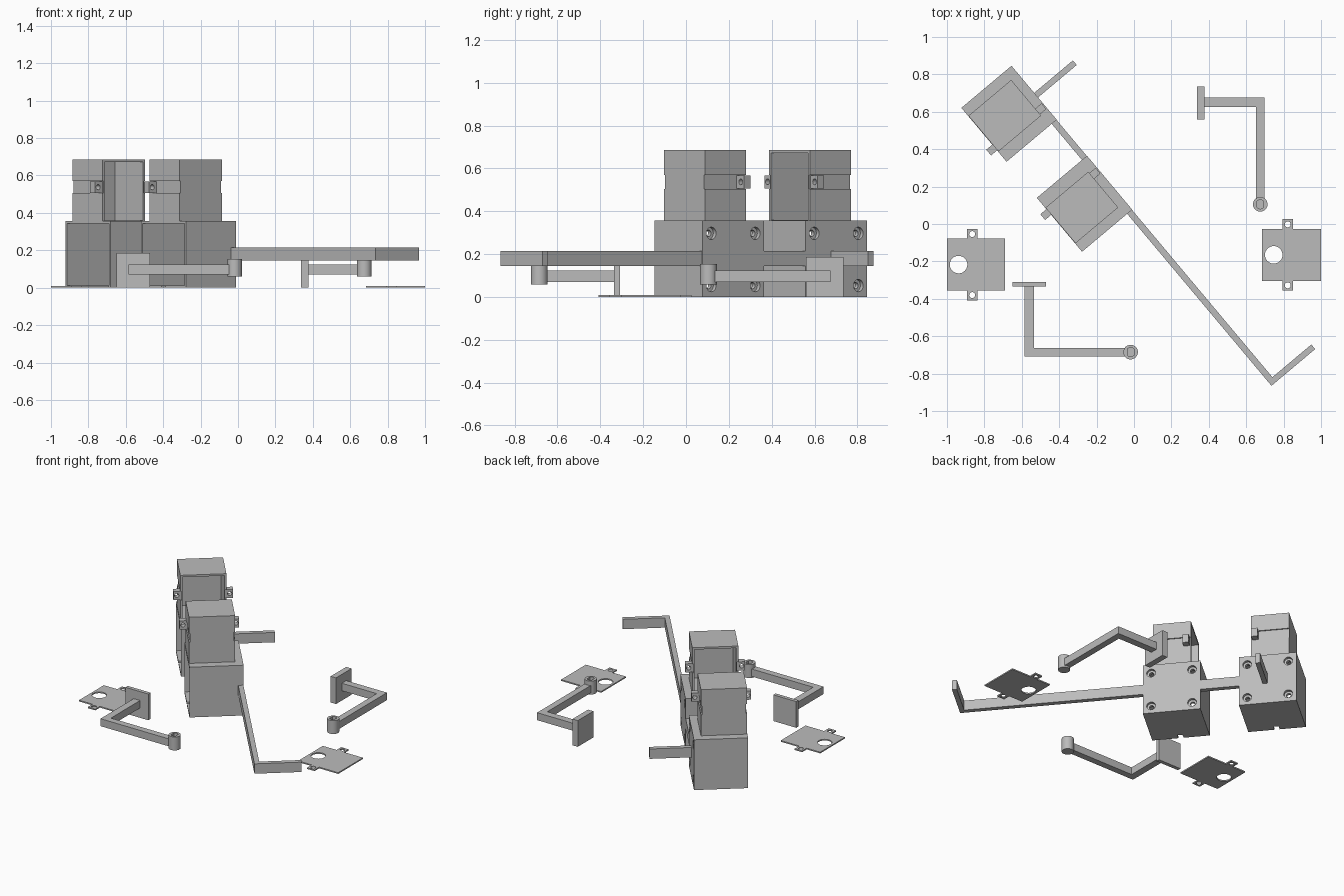
import bpy, bmesh, math
from mathutils import Matrix

if "Cube" in bpy.data.objects:
    bpy.data.objects.remove(bpy.data.objects["Cube"])

gray = bpy.data.materials.new("plain gray")
gray.diffuse_color = (0.5, 0.5, 0.5, 1)
gray.use_nodes = True
gray.node_tree.nodes["Principled BSDF"].inputs["Base Color"].default_value = gray.diffuse_color
TURN = Matrix.Rotation(math.radians(40), 4, 'Z')


def finish(name, bm):
    bmesh.ops.recalc_face_normals(bm, faces=bm.faces)
    me = bpy.data.meshes.new(name)
    bm.to_mesh(me)
    bm.free()
    me.materials.append(gray)
    ob = bpy.data.objects.new(name, me)
    bpy.context.collection.objects.link(ob)
    return ob


def prism(name, pts, z0, z1):
    bm = bmesh.new()
    face = bm.faces.new([bm.verts.new((x, y, z0)) for x, y in pts])
    ext = bmesh.ops.extrude_face_region(bm, geom=[face])
    verts = [g for g in ext['geom'] if isinstance(g, bmesh.types.BMVert)]
    bmesh.ops.translate(bm, verts=verts, vec=(0, 0, z1 - z0))
    return finish(name, bm)


def box(name, x0, x1, y0, y1, z0, z1):
    return prism(name, [(x0, y0), (x1, y0), (x1, y1), (x0, y1)], z0, z1)


def rod(name, centre, r, length, axis='Z', n=24):
    rot = {'X': Matrix.Rotation(math.pi / 2, 4, 'Y'),
           'Y': Matrix.Rotation(math.pi / 2, 4, 'X'), 'Z': Matrix()}[axis]
    bm = bmesh.new()
    bmesh.ops.create_cone(bm, cap_ends=True, segments=n, radius1=r, radius2=r,
                          depth=length, matrix=Matrix.Translation(centre) @ rot)
    return finish(name, bm)


def combine(ob, others, op='DIFFERENCE'):
    """Cut or fuse the other objects into ob, then remove them."""
    for o in others:
        o.hide_render = True
        mod = ob.modifiers.new("bool", 'BOOLEAN')
        mod.operation, mod.object, mod.solver = op, o, 'EXACT'
        bpy.context.view_layer.objects.active = ob
        bpy.ops.object.modifier_apply(modifier=mod.name)
        bpy.data.objects.remove(o)
    return ob


def smooth(ob):
    bpy.ops.object.select_all(action='DESELECT')
    ob.select_set(True)
    bpy.context.view_layer.objects.active = ob
    bpy.ops.object.shade_smooth_by_angle(angle=math.radians(30))


# Two mirrored housings, built along the rail and then turned with it
def housing(label, side):
    def m(v):
        return 0.567 + side * (v - 0.567)

    def mbox(name, u0, u1, v0, v1, z0, z1):
        a, b = sorted((m(v0), m(v1)))
        return box(name, u0, u1, a, b, z0, z1)

    # lower case: open on one side, four counterbored holes, cable notch
    base = mbox(label + "_lower_case", -0.308, 0.042, 0.065, 0.441, 0, 0.357)
    cuts = [mbox("cavity", -0.4, 0.0, 0.078, 0.428, 0.013, 0.344),
            mbox("notch", -0.315, -0.27, 0.236, 0.27, -0.02, 0.02)]
    for dv in (-0.134, 0.134):
        for z in (0.053, 0.297):
            c = m(0.253 + dv)
            cuts += [rod("counterbore", (0.042, c, z), 0.029, 0.04, 'X'),
                     rod("screw_hole", (0.02, c, z), 0.015, 0.1, 'X')]
    combine(base, cuts)

    # upper case: open toward the other housing, grooved on its flanks
    top = mbox(label + "_upper_case", -0.306, -0.008, 0.122, 0.371, 0.357, 0.685)
    combine(top, [mbox("groove", -0.33, -0.298, 0.1, 0.4, 0.505, 0.57),
                  mbox("groove", -0.016, 0.03, 0.1, 0.4, 0.505, 0.57),
                  mbox("cavity", -0.292, -0.022, 0.136, 0.4, 0.36, 0.671)])

    # drilled mounting ears on both flanks
    parts = [base, top]
    for n, u0, u1 in (("outer", -0.35, -0.296), ("inner", -0.018, 0.036)):
        ear = mbox(label + "_" + n + "_ear", u0, u1, 0.322, 0.362, 0.507, 0.568)
        uc = -0.328 if u0 < -0.1 else 0.014
        combine(ear, [rod("ear_hole", (uc, m(0.342), 0.5375), 0.014, 0.1, 'Y', 16)])
        parts.append(ear)
    return parts


turned = housing("near", 1) + housing("far", -1)

# Long rail with an arm at each end
turned.append(prism("rail", [(0.007, -1.135), (0.312, -1.135), (0.312, -1.103),
                             (0.0405, -1.103), (0.0405, 0.848), (0.312, 0.848),
                             (0.312, 0.88), (0.007, 0.88)], 0.145, 0.215))
for ob in turned:
    ob.data.transform(TURN)
for ob in turned:
    smooth(ob)


# Bent levers: foot plate, L-shaped arm and a socketed post
def lever(label, foot, path, cx, cy):
    box(label + "_foot", *foot, 0, 0.186)
    post = rod(label + "_post", (cx, cy, 0.106), 0.039, 0.095, n=32)
    arm = prism(label + "_arm", path, 0.07, 0.123)
    socket = rod("socket", (cx, cy, 0.14), 0.024, 0.06)
    flats = box("flats", cx - 0.018, cx + 0.018, cy - 0.04, cy + 0.04, 0.1, 0.2)
    combine(socket, [flats], 'INTERSECT')
    combine(post, [arm], 'UNION')
    combine(post, [socket])
    smooth(post)


lever("front_lever", (-0.65, -0.47, -0.335, -0.309),
      [(-0.585, -0.33), (-0.585, -0.708), (-0.03, -0.708), (-0.03, -0.662),
       (-0.535, -0.662), (-0.535, -0.33)], -0.018, -0.685)
lever("back_lever", (0.336, 0.378, 0.56, 0.735),
      [(0.37, 0.625), (0.652, 0.625), (0.652, 0.115), (0.698, 0.115),
       (0.698, 0.675), (0.37, 0.675)], 0.675, 0.105)


# Thin cover plates with two drilled tabs and one round window
def cover(label, x0, x1, y0, y1, tx, hx):
    t, d = 0.029, 0.052
    pts = [(x0, y0), (tx - t, y0), (tx - t, y0 - d), (tx + t, y0 - d), (tx + t, y0),
           (x1, y0), (x1, y1), (tx + t, y1), (tx + t, y1 + d), (tx - t, y1 + d),
           (tx - t, y1), (x0, y1)]
    plate = prism(label + "_cover_plate", pts, 0, 0.009)
    combine(plate, [rod("window", (hx, (y0 + y1) / 2, 0), 0.047, 0.1, n=32),
                    rod("tab_hole", (tx, y0 - 0.024, 0), 0.016, 0.1),
                    rod("tab_hole", (tx, y1 + 0.024, 0), 0.016, 0.1)])


cover("left", -1.0, -0.69, -0.356, -0.078, -0.865, -0.938)
cover("right", 0.685, 1.0, -0.304, -0.026, 0.822, 0.747)
